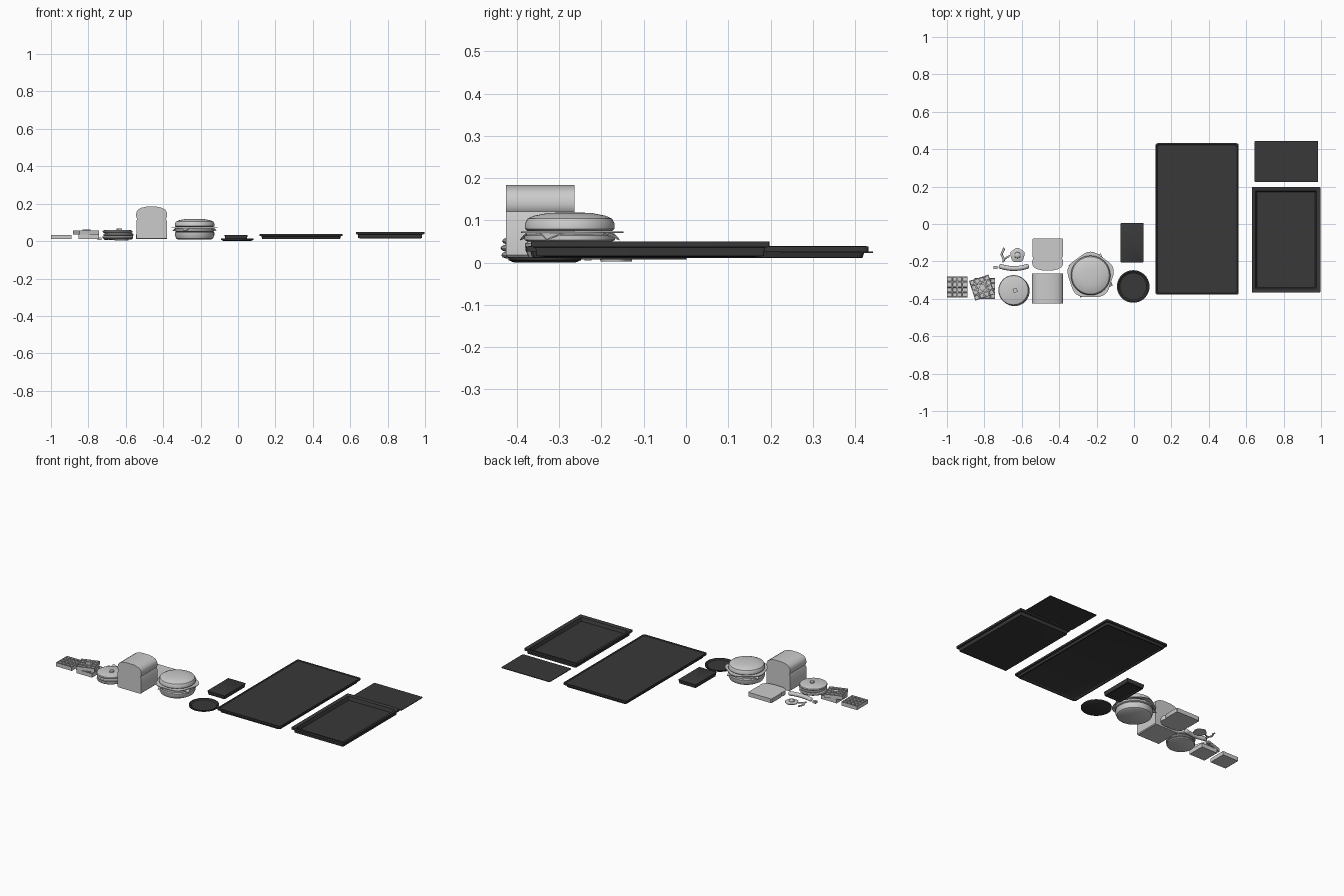
import bpy, bmesh
from math import sin, cos, pi, radians
from mathutils import Matrix, Vector

if "Cube" in bpy.data.objects:
    bpy.data.objects.remove(bpy.data.objects["Cube"])

dark = bpy.data.materials.new("dark_metal")
dark.diffuse_color = (0.04, 0.04, 0.04, 1)
dark.use_nodes = True
dark.node_tree.nodes["Principled BSDF"].inputs["Base Color"].default_value = dark.diffuse_color


def finish(name, bm, mat=None, angle=35):
    bmesh.ops.recalc_face_normals(bm, faces=bm.faces)
    me = bpy.data.meshes.new(name)
    bm.to_mesh(me)
    bm.free()
    ob = bpy.data.objects.new(name, me)
    bpy.context.collection.objects.link(ob)
    if mat:
        me.materials.append(mat)
    bpy.ops.object.select_all(action='DESELECT')
    ob.select_set(True)
    bpy.context.view_layer.objects.active = ob
    bpy.ops.object.shade_smooth_by_angle(angle=radians(angle))
    return ob


def circle(r, n=32, wave=0, lobes=5):
    return [((r + wave * sin(lobes * 2 * pi * i / n)) * cos(2 * pi * i / n),
             (r + wave * sin(lobes * 2 * pi * i / n)) * sin(2 * pi * i / n)) for i in range(n)]


def rrect(w, d, r, n=4):
    pts = []
    for k, (sx, sy) in enumerate([(1, 1), (-1, 1), (-1, -1), (1, -1)]):
        for i in range(n + 1):
            a = pi / 2 * (k + i / n)
            pts.append((sx * (w / 2 - r) + r * cos(a), sy * (d / 2 - r) + r * sin(a)))
    return pts


def loft(name, rings, loc=(0, 0, 0), mat=None, rot=None):
    """Skin a stack of (outline, z) rings and cap both ends."""
    bm = bmesh.new()
    M = Matrix.Translation(loc) @ (rot or Matrix())
    loops = [[bm.verts.new(M @ Vector((x, y, z))) for x, y in o] for o, z in rings]
    for a, b in zip(loops, loops[1:]):
        for i in range(len(a)):
            j = (i + 1) % len(a)
            bm.faces.new((a[i], a[j], b[j], b[i]))
    bm.faces.new(loops[0])
    bm.faces.new(loops[-1])
    return finish(name, bm, mat)


def lathe(name, prof, loc, mat=None, n=32):
    return loft(name, [(circle(r, n), z) for r, z in prof], loc, mat)


def tray(name, x0, x1, y0, y1, prof, r=0.012):
    """prof: (inset from the outer edge, z) pairs."""
    return loft(name, [(rrect(x1 - x0 - 2 * i, y1 - y0 - 2 * i, r), z) for i, z in prof],
                ((x0 + x1) / 2, (y0 + y1) / 2, 0), dark)


def waffle(name, loc, size, h, turn=0):
    bm = bmesh.new()
    bmesh.ops.create_grid(bm, x_segments=4, y_segments=4, size=size / 2)
    cells = bm.faces[:]
    low = bmesh.ops.extrude_face_region(bm, geom=cells)
    bmesh.ops.translate(bm, verts=[v for v in low['geom'] if isinstance(v, bmesh.types.BMVert)],
                        vec=(0, 0, h))
    top = [f for f in bm.faces if f.calc_center_median().z > h - 1e-5]
    bmesh.ops.inset_individual(bm, faces=top, thickness=size * 0.035)
    bmesh.ops.inset_individual(bm, faces=top, thickness=size * 0.015, depth=-h * 0.35)
    bm.transform(Matrix.Translation(loc) @ Matrix.Rotation(radians(turn), 4, 'Z'))
    return finish(name, bm, angle=20)


def box(name, loc, dims, turn=0):
    bm = bmesh.new()
    bmesh.ops.create_cube(bm, size=1)
    bm.transform(Matrix.Translation(loc) @ Matrix.Rotation(radians(turn), 4, 'Z')
                 @ Matrix.Diagonal((*dims, 1)))
    return finish(name, bm)


def tube(name, pts, r, flat=1, n=10):
    """Rounded tube along a flat path."""
    P = [Vector(p) for p in pts]
    bm = bmesh.new()
    loops = []
    for i, p in enumerate(P):
        t = (P[min(i + 1, len(P) - 1)] - P[max(i - 1, 0)]).normalized()
        side = Vector((t.y, -t.x, 0)).normalized()
        up = side.cross(t)
        s = r * (0.5 if i in (0, len(P) - 1) else 1)
        loops.append([bm.verts.new(p + side * s * cos(2 * pi * k / n) + up * s * flat * sin(2 * pi * k / n))
                      for k in range(n)])
    for a, b in zip(loops, loops[1:]):
        for k in range(n):
            bm.faces.new((a[k], a[(k + 1) % n], b[(k + 1) % n], b[k]))
    bm.faces.new(loops[0])
    bm.faces.new(loops[-1])
    return finish(name, bm, angle=50)


# Waffles: one single, and a crossed pair with butter
waffle("single_waffle", (-0.945, -0.337, 0.01), 0.11, 0.024)
waffle("lower_waffle", (-0.797, -0.345, 0.01), 0.11, 0.025)
waffle("upper_waffle", (-0.813, -0.34, 0.035), 0.11, 0.022, 18)
box("waffle_butter", (-0.81, -0.34, 0.058), (0.03, 0.03, 0.008), 35)

# Pancake stack
for i, (dx, dy) in enumerate([(0, 0), (0.003, -0.002), (-0.002, 0.002)]):
    lathe(f"pancake_{i + 1}", [(0.07, 0), (0.078, 0.003), (0.081, 0.008), (0.078, 0.013), (0.07, 0.016)],
          (-0.642 + dx, -0.356 + dy, 0.01 + i * 0.0165))
box("pancake_butter", (-0.635, -0.355, 0.063), (0.022, 0.022, 0.01), 20)

# Bread loaf and slice share one outline (half, mirrored)
half = [(0.077, 0), (0.082, 0.005), (0.082, 0.096), (0.078, 0.103), (0.077, 0.108), (0.081, 0.114),
        (0.083, 0.125), (0.081, 0.142), (0.073, 0.155), (0.055, 0.165), (0.028, 0.171)]
bread = half + [(-x, z) for x, z in reversed(half)]
stand = Matrix.Rotation(pi / 2, 4, 'X')
loft("bread_loaf", [(bread, 0), (bread, 0.162)], (-0.462, -0.264, 0.013), rot=stand)
flipped = [(x, -y) for x, y in bread]
loft("bread_slice", [(flipped, 0), (flipped, 0.026)], (-0.462, -0.077, 0.01))

# Fried egg
loft("egg_white", [(circle(0.037, 32, 0.002), 0.003), (circle(0.038, 32, 0.002), 0.008),
                   (circle(0.03, 32, 0.002), 0.012)], (-0.623, -0.167, 0))
lathe("egg_yolk", [(0.017, 0.01), (0.016, 0.016), (0.012, 0.02), (0.005, 0.022)], (-0.623, -0.167, 0), n=20)

# Sausage, bacon bits and small butter cube
tube("sausage", [(-0.642 + 0.08 * t, -0.238 + 0.014 * t * t, 0.022)
                 for t in (-1, -0.93, -0.6, -0.3, 0, 0.3, 0.6, 0.93, 1)], 0.013)
tube("bacon_long", [(-0.702 + 0.006 * sin(i * 1.1), -0.205 + 0.01 * i, 0.01) for i in range(9)], 0.006, 0.8)
tube("bacon_short", [(-0.69 + 0.004 * i, -0.19 + 0.004 * i + 0.004 * sin(i), 0.01) for i in range(7)], 0.005, 0.8)
box("butter_cube", (-0.741, -0.232, 0.012), (0.02, 0.017, 0.014))

# Burger
BX, BY = -0.232, -0.275
lathe("bottom_bun", [(0.088, 0.008), (0.098, 0.014), (0.105, 0.03), (0.106, 0.045), (0.1, 0.05)], (BX, BY, 0))
lathe("patty", [(0.1, 0.05), (0.107, 0.054), (0.107, 0.064), (0.1, 0.068)], (BX, BY, 0))
lathe("top_bun", [(0.1, 0.075), (0.106, 0.08), (0.106, 0.093), (0.1, 0.104), (0.085, 0.111),
                  (0.055, 0.117), (0.02, 0.119)], (BX, BY, 0))
loft("lettuce", [(circle(0.121, 48, 0.006), 0.07), (circle(0.121, 48, 0.006), 0.074)], (BX, BY, 0))
# Cheese slice with drooping corners
bm = bmesh.new()
bmesh.ops.create_grid(bm, x_segments=12, y_segments=12, size=0.092)
for v in bm.verts:
    v.co.z = -max(0, v.co.length - 0.104) * 0.6
ext = bmesh.ops.extrude_face_region(bm, geom=bm.faces[:])
bmesh.ops.translate(bm, verts=[v for v in ext['geom'] if isinstance(v, bmesh.types.BMVert)], vec=(0, 0, 0.003))
bm.transform(Matrix.Translation((BX, BY, 0.068)) @ Matrix.Rotation(radians(20), 4, 'Z'))
finish("cheese_slice", bm)

# Round dark plate
lathe("round_plate", [(0.072, 0.0), (0.086, 0.006), (0.087, 0.014), (0.08, 0.014), (0.072, 0.008)],
      (-0.004, -0.334, 0), dark, 40)

# Small pan, big board tray, rimmed baking tray
tray("small_slab", -0.072, 0.051, -0.205, 0.005,
     [(0.016, 0.014), (0.012, 0.008), (0.004, 0.008), (0, 0.032), (0.003, 0.034)], 0.004)
tray("large_tray", 0.115, 0.56, -0.378, 0.432,
     [(0.028, 0.018), (0.02, 0.011), (0.014, 0.012), (0.01, 0.026), (0, 0.027), (0, 0.038),
      (0.006, 0.039), (0.01, 0.035)])
tray("baking_tray", 0.63, 0.996, -0.367, 0.197,
     [(0.03, 0.014), (0.013, 0.016), (0.011, 0.036), (0, 0.037), (0, 0.05),
      (0.008, 0.05), (0.02, 0.045), (0.027, 0.024)], 0.004)

# Thin sheet behind the baking tray
tray("thin_sheet", 0.645, 0.985, 0.225, 0.443, [(0, 0.023), (0, 0.027)], 0.003)
